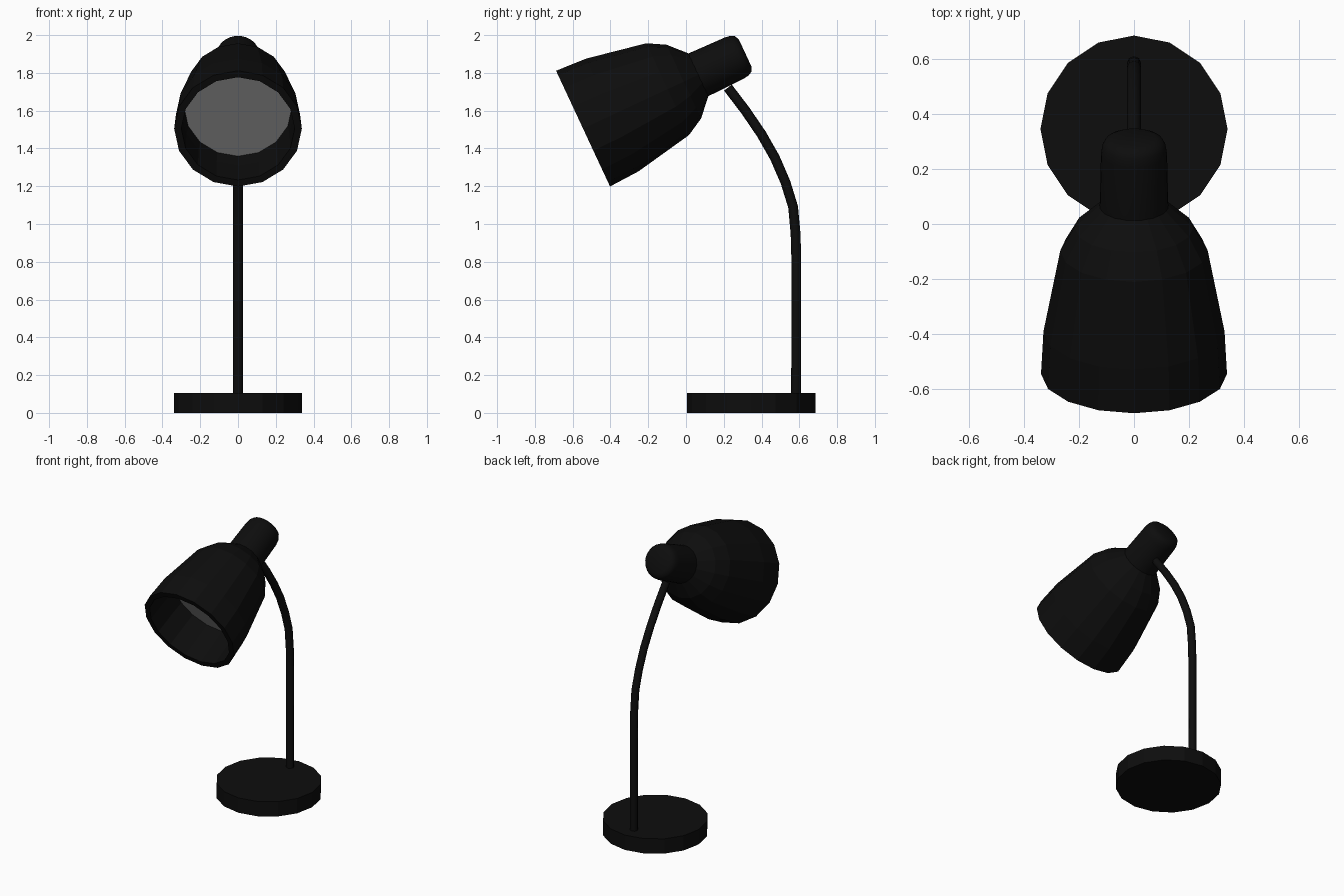
import bpy, bmesh, math
from mathutils import Matrix

if "Cube" in bpy.data.objects:
    bpy.data.objects.remove(bpy.data.objects["Cube"])


def material(name, v):
    m = bpy.data.materials.new(name)
    m.diffuse_color = (v, v, v, 1)
    m.use_nodes = True
    m.node_tree.nodes["Principled BSDF"].inputs["Base Color"].default_value = m.diffuse_color
    return m


BLACK = material("black", 0.004)
GREY = material("grey", 0.2)


def lathe(name, profile, sides, matrix, mat, smooth=False):
    """Spin (height, radius) rings round local z and cap both ends."""
    bm = bmesh.new()
    rings = []
    for h, r in profile:
        angles = [2 * math.pi * i / sides for i in range(sides)]
        rings.append([bm.verts.new((r * math.cos(a), r * math.sin(a), h)) for a in angles])
    for a, b in zip(rings, rings[1:]):
        for i in range(sides):
            j = (i + 1) % sides
            bm.faces.new((a[i], a[j], b[j], b[i]))
    bm.faces.new(rings[0])
    bm.faces.new(rings[-1])
    bmesh.ops.recalc_face_normals(bm, faces=bm.faces)
    bm.transform(matrix)
    me = bpy.data.meshes.new(name)
    bm.to_mesh(me)
    bm.free()
    me.materials.append(mat)
    ob = bpy.data.objects.new(name, me)
    bpy.context.collection.objects.link(ob)
    if smooth:
        bpy.ops.object.select_all(action='DESELECT')
        ob.select_set(True)
        bpy.context.view_layer.objects.active = ob
        bpy.ops.object.shade_smooth_by_angle(angle=math.radians(35))
    return ob


# Round base
lathe("base", [(0, 0.34), (0.105, 0.34)], 16, Matrix.Translation((0, 0.345, 0)), BLACK)

# Bent stem
path = [(0.583, 0.09), (0.584, 0.81), (0.580, 0.95), (0.567, 1.09), (0.527, 1.22),
        (0.471, 1.35), (0.40, 1.475), (0.315, 1.60), (0.222, 1.722)]
cu = bpy.data.curves.new("stem", 'CURVE')
cu.dimensions = '3D'
cu.bevel_depth = 0.026
cu.bevel_resolution = 2
cu.use_fill_caps = True
sp = cu.splines.new('POLY')
sp.points.add(len(path) - 1)
for p, (y, z) in zip(sp.points, path):
    p.co = (0, y, z, 1)
cu.materials.append(BLACK)
stem = bpy.data.objects.new("stem", cu)
bpy.context.collection.objects.link(stem)
bpy.ops.object.select_all(action='DESELECT')
stem.select_set(True)
bpy.context.view_layer.objects.active = stem
bpy.ops.object.convert(target='MESH')

# Head frame: origin at the rim centre, local z running back along the shade
head = Matrix.Translation((0, -0.545, 1.505)) @ Matrix.Rotation(math.radians(-65), 4, 'X')

# Shade: outer wall, rim, then inner wall
lathe("shade", [(0.674, 0.125), (0.588, 0.216), (0.494, 0.268), (0.171, 0.329), (0, 0.338),
                (0, 0.30), (0.17, 0.295), (0.27, 0.285), (0.47, 0.235), (0.56, 0.19),
                (0.64, 0.10)], 16, head, BLACK)

# Light panel inside the shade
lathe("light_panel", [(0.266, 0.286), (0.276, 0.284)], 16, head, GREY)

# Bulb socket behind the shade
lathe("socket", [(0.66, 0.125), (0.884, 0.12), (0.915, 0.115), (0.935, 0.104), (0.947, 0.08)],
      32, head, BLACK, smooth=True)
